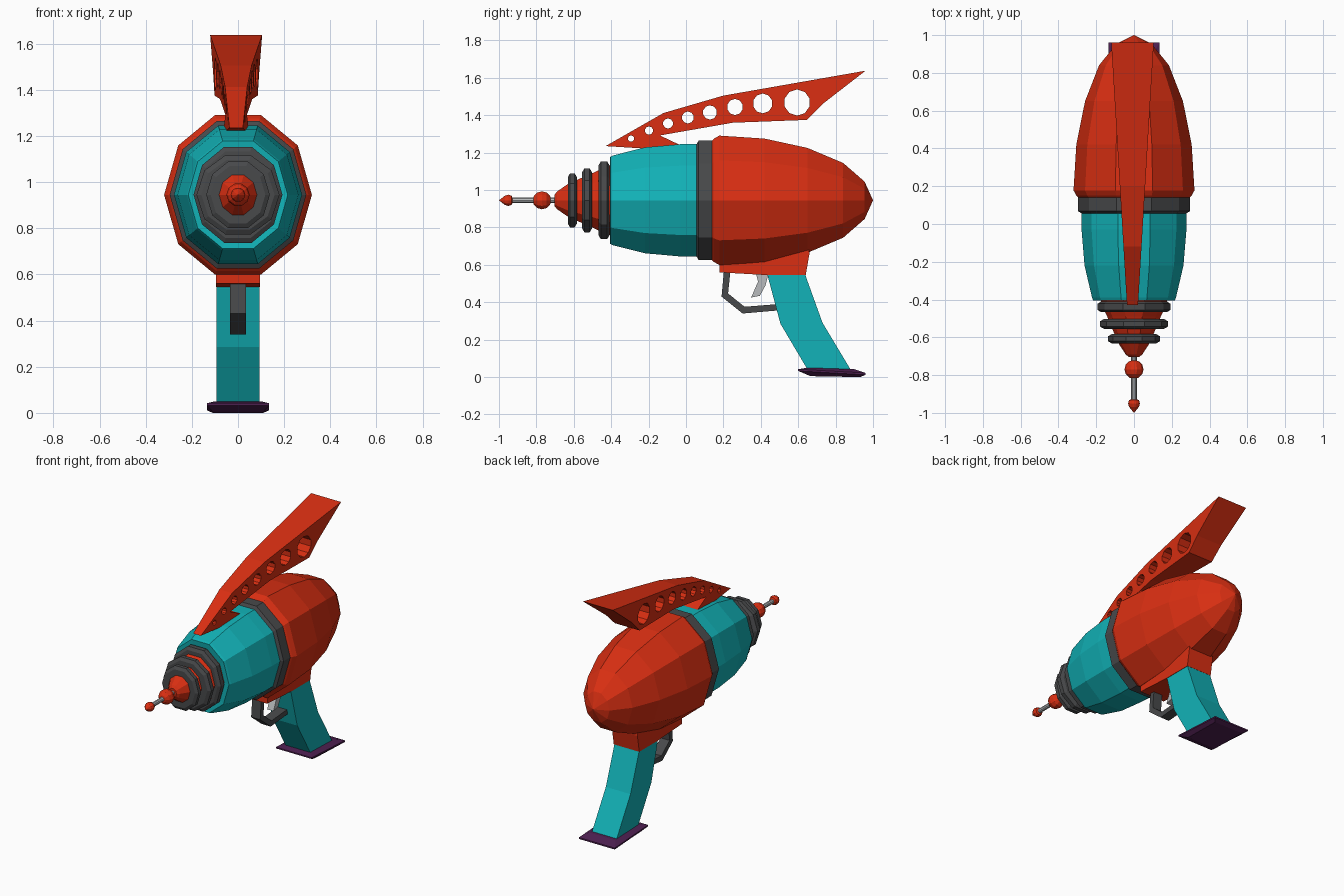
import bpy, bmesh, math

if "Cube" in bpy.data.objects:
    bpy.data.objects.remove(bpy.data.objects["Cube"])

AXIS_Z = 0.945                       # height of the barrel axis
SIDES = 10
APOTHEM = math.cos(math.pi / SIDES)  # flat-top half height / corner radius
SQUASH = 0.88                        # body is narrower in x than in z


def material(name, rgb):
    m = bpy.data.materials.new(name)
    m.diffuse_color = (*rgb, 1)
    m.use_nodes = True
    m.node_tree.nodes["Principled BSDF"].inputs["Base Color"].default_value = m.diffuse_color
    return m


RED = material("red", (0.70, 0.028, 0.006))
TEAL = material("teal", (0.006, 0.45, 0.48))
DARK = material("dark grey", (0.065, 0.067, 0.07))
LIGHT = material("light grey", (0.48, 0.50, 0.51))
PURPLE = material("purple", (0.075, 0.014, 0.08))


def finish(name, bm, mat):
    bmesh.ops.recalc_face_normals(bm, faces=bm.faces)
    me = bpy.data.meshes.new(name)
    bm.to_mesh(me)
    bm.free()
    me.materials.append(mat)
    ob = bpy.data.objects.new(name, me)
    bpy.context.collection.objects.link(ob)
    return ob


def loft(name, loops, mat):
    """Skin equal-length loops of points; single-point loops become tips."""
    bm = bmesh.new()
    rows = [[bm.verts.new(p) for p in loop] for loop in loops]
    for a, b in zip(rows, rows[1:]):
        n = max(len(a), len(b))
        for i in range(n):
            j = (i + 1) % n
            if len(a) == 1:
                bm.faces.new((a[0], b[i], b[j]))
            elif len(b) == 1:
                bm.faces.new((a[i], a[j], b[0]))
            else:
                bm.faces.new((a[i], a[j], b[j], b[i]))
    for row in (rows[0], rows[-1]):
        if len(row) > 2:
            bm.faces.new(row)
    return finish(name, bm, mat)


def lathe(name, profile, mat, squash=SQUASH):
    """Ten-sided turned part along y; profile is (y, half height)."""
    loops = []
    for y, h in profile:
        r = h / APOTHEM
        if r < 1e-5:
            loops.append([(0, y, AXIS_Z)])
        else:
            angles = [2 * math.pi * i / SIDES for i in range(SIDES)]
            loops.append([(r * squash * math.cos(a), y, AXIS_Z + r * math.sin(a))
                          for a in angles])
    return loft(name, loops, mat)


def ring(name, y0, y1, h, squash=SQUASH, bevel=0.012):
    return lathe(name, [(y0, h - 0.02), (y0 + bevel, h), (y1 - bevel, h), (y1, h - 0.02)],
                 DARK, squash)


def slab(name, outline, half, mat):
    """Side outline (y, z) extruded to both sides of x = 0."""
    return loft(name, [[(x, y, z) for y, z in outline] for x in (-half, half)], mat)


# Main body
lathe("rear_body", [(0.14, 0.32), (0.15, 0.33), (0.178, 0.346), (0.42, 0.33), (0.65, 0.28),
                    (0.84, 0.2), (0.955, 0.1), (1.0, 0)], RED)
ring("body_band", 0.056, 0.152, 0.32)
lathe("front_body", [(-0.4, 0.19), (-0.405, 0.233), (-0.39, 0.24), (-0.22, 0.283),
                     (-0.03, 0.3), (0.07, 0.3)], TEAL)

# Nozzle with cooling rings
lathe("nozzle", [(-0.39, 0.19), (-0.43, 0.18), (-0.49, 0.15), (-0.57, 0.115),
                 (-0.63, 0.088), (-0.69, 0.047), (-0.703, 0.03)], RED, 0.9)
ring("large_ring", -0.467, -0.41, 0.208)
ring("middle_ring", -0.555, -0.503, 0.171, 1.0)
ring("small_ring", -0.632, -0.583, 0.144, 0.91)

# Emitter rod, ball and pointed tip
lathe("emitter_rod", [(-0.95, 0.014), (-0.69, 0.014)], LIGHT, 1.0)
lathe("emitter_ball", [(-0.77 - 0.05 * math.cos(i * math.pi / 6),
                        0.048 * math.sin(i * math.pi / 6)) for i in range(7)], RED, 1.0)
lathe("emitter_tip", [(-1.0, 0), (-0.968, 0.025), (-0.95, 0.03), (-0.933, 0.025),
                      (-0.922, 0)], RED, 1.0)

# Top fin: outline with a row of holes, widening toward the rear
FIN = [(-0.43, 1.235), (-0.12, 1.412), (0.2, 1.505), (0.96, 1.638), (0.73, 1.46),
       (0.645, 1.375), (0.25, 1.36), (-0.14, 1.292), (-0.03, 1.24), (-0.22, 1.222)]
HOLES = [(-0.294, 1.275, 0.017), (-0.198, 1.318, 0.022), (-0.096, 1.356, 0.027),
         (0.01, 1.388, 0.032), (0.128, 1.415, 0.038), (0.262, 1.444, 0.043),
         (0.41, 1.463, 0.053), (0.594, 1.468, 0.07)]
curve = bpy.data.curves.new("fin_outline", 'CURVE')
curve.dimensions = '2D'
curve.fill_mode = 'BOTH'
curve.extrude = 0.1
outlines = [FIN]
for cy, cz, r in HOLES:
    outlines.append([(cy + r * math.cos(math.tau * (i + 0.5) / 10),
                      cz + r * math.sin(math.tau * (i + 0.5) / 10)) for i in range(10)])
for pts in outlines:
    s = curve.splines.new('POLY')
    s.points.add(len(pts) - 1)
    for p, (u, v) in zip(s.points, pts):
        p.co = (u, v, 0, 1)
    s.use_cyclic_u = True
helper = bpy.data.objects.new("fin_outline", curve)
bpy.context.collection.objects.link(helper)
dg = bpy.context.evaluated_depsgraph_get()
fin_mesh = bpy.data.meshes.new_from_object(helper.evaluated_get(dg))
bpy.data.objects.remove(helper)
bm = bmesh.new()
bm.from_mesh(fin_mesh)
bpy.data.meshes.remove(fin_mesh)
bmesh.ops.remove_doubles(bm, verts=bm.verts, dist=1e-4)
for v in bm.verts:
    u, w, e = v.co
    v.co = (math.copysign(0.055 + 0.06 * u, e) - 0.008, u, w)
for f in bm.faces:
    f.material_index = 0
    f.smooth = False
finish("top_fin", bm, RED)

# Grip, its mount and base plate
slab("grip_mount", [(0.178, 0.7), (0.178, 0.56), (0.44, 0.545), (0.64, 0.545),
                    (0.66, 0.66), (0.65, 0.75)], 0.096, RED)
slab("grip", [(0.435, 0.56), (0.635, 0.56), (0.64, 0.54), (0.73, 0.29), (0.88, 0.04),
              (0.65, 0.04), (0.505, 0.285), (0.437, 0.54)], 0.093, TEAL)


def base_loop(half, y0, z0, y1, z1):
    return [(-half, y0, z0), (half, y0, z0), (half, y1, z1), (-half, y1, z1)]


loft("grip_base", [base_loop(0.11, 0.665, 0.005, 0.93, 0.0),
                   base_loop(0.135, 0.6, 0.033, 0.96, 0.012),
                   base_loop(0.135, 0.6, 0.042, 0.96, 0.022),
                   base_loop(0.1, 0.645, 0.05, 0.9, 0.042)], PURPLE)

# Trigger and guard
slab("trigger_guard", [(0.203, 0.57), (0.19, 0.43), (0.303, 0.34), (0.5, 0.357), (0.49, 0.39),
                       (0.313, 0.376), (0.225, 0.447), (0.238, 0.57)], 0.034, DARK)
slab("trigger", [(0.37, 0.57), (0.385, 0.51), (0.348, 0.425), (0.395, 0.435), (0.425, 0.49),
                 (0.445, 0.57)], 0.024, LIGHT)
